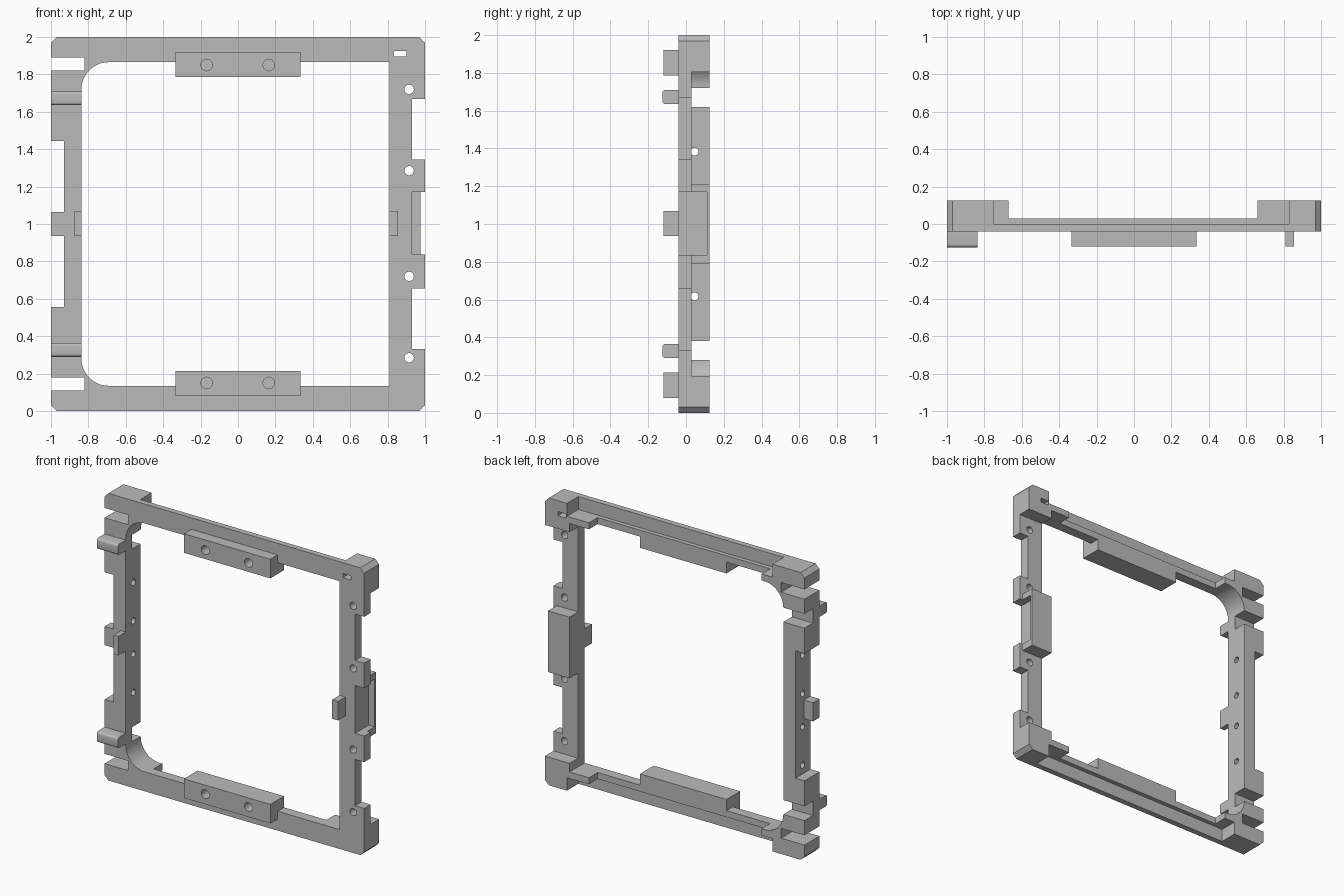
import bpy, bmesh, math
from mathutils import Vector

if "Cube" in bpy.data.objects:
    bpy.data.objects.remove(bpy.data.objects["Cube"], do_unlink=True)

grey = bpy.data.materials.new("plain grey")
grey.use_nodes = True
GREY = (0.5, 0.5, 0.5, 1)
grey.diffuse_color = GREY
grey.node_tree.nodes["Principled BSDF"].inputs["Base Color"].default_value = GREY

FRONT, STEP, BACK = -0.04, 0.03, 0.125   # depth of plate face, plate back, thick back
NOSE = -0.12                             # depth of the front lugs
OUT = 1.1                                # beyond the outer edge


def prism(name, points, a, b, axis="y"):
    """Extrude a profile: (x, z) along y, or (y, z) along x."""
    place = (lambda p, d: (p[0], d, p[1])) if axis == "y" else (lambda p, d: (d, p[0], p[1]))
    bm = bmesh.new()
    face = bm.faces.new([bm.verts.new(place(p, a)) for p in points])
    ext = bmesh.ops.extrude_face_region(bm, geom=[face])
    move = Vector(place((0, 0), b - a))
    bmesh.ops.translate(bm, vec=move, verts=[v for v in ext["geom"] if isinstance(v, bmesh.types.BMVert)])
    bmesh.ops.recalc_face_normals(bm, faces=bm.faces)
    mesh = bpy.data.meshes.new(name)
    bm.to_mesh(mesh)
    bm.free()
    mesh.materials.append(grey)
    ob = bpy.data.objects.new(name, mesh)
    bpy.context.collection.objects.link(ob)
    return ob


def rect(u0, u1, z0, z1):
    return [(u0, z0), (u1, z0), (u1, z1), (u0, z1)]


def arc(u, z, r, start, end, n):
    steps = [math.radians(start + (end - start) * i / n) for i in range(n + 1)]
    return [(u + r * math.cos(t), z + r * math.sin(t)) for t in steps]


def circle(u, z, r):
    return arc(u, z, r, 0, 345, 23)


def box(name, x0, x1, y0, y1, z0, z1):
    return prism(name, rect(x0, x1, z0, z1), y0, y1)


def cut(target, cutter):
    cutter.hide_render = True
    mod = target.modifiers.new("cut", "BOOLEAN")
    mod.object, mod.operation, mod.solver = cutter, "DIFFERENCE", "EXACT"
    dep = bpy.context.evaluated_depsgraph_get()
    mesh = bpy.data.meshes.new_from_object(target.evaluated_get(dep))
    target.modifiers.clear()
    target.data = mesh
    bpy.data.objects.remove(cutter, do_unlink=True)


def cut_box(x0, x1, y0, y1, z0, z1, both=True):
    """Cut a box from the frame, and its mirror about mid height."""
    cut(frame, box("cutter", x0, x1, y0, y1, z0, z1))
    if both:
        cut(frame, box("cutter", x0, x1, y0, y1, 2 - z1, 2 - z0))


# Outer block with chamfered corners
c = 0.03
frame = prism("frame", [(-1 + c, 0), (1 - c, 0), (1, c), (1, 2 - c), (1 - c, 2),
                        (-1 + c, 2), (-1, 2 - c), (-1, c)], FRONT, BACK)

# Window, rounded on one side
r = 0.145
window = [(0.81, 0.135), (0.81, 1.865)]
window += arc(-0.837 + r, 1.865 - r, r, 90, 180, 12)
window += arc(-0.837 + r, 0.135 + r, r, 180, 270, 12)
cut(frame, prism("cutter", window, -0.3, 0.3))

# Thin rails with an outer channel
cut_box(-0.67, 0.66, STEP, 0.3, 1.8, 2.1)
cut_box(-0.752, 0.83, 0, 0.3, 1.91, 2.1)

# Left side: thin plate, latch recess and edge notches
cut_box(0.7, OUT, STEP, 0.3, 1.213, 1.805)
cut_box(0.975, OUT, STEP, 0.3, 0.7, 1.3, both=False)
cut_box(0.93, OUT, -0.3, 0.11, 0.837, 1.17, both=False)
cut_box(0.93, OUT, -0.3, 0.3, 1.345, 1.667)
cut_box(0.835, 0.9, -0.3, 0.3, 1.895, 1.925, both=False)

# Right side: slots and edge notches
cut_box(-OUT, -0.82, -0.3, 0.3, 1.822, 1.89)
cut_box(-OUT, -0.7, STEP, 0.3, 1.62, 1.72)
cut_box(-OUT, -0.93, -0.3, 0.3, 1.065, 1.443)
cut_box(-OUT, -0.93, STEP, 0.3, 0.9, 1.1, both=False)

# Screw holes through both sides
for z in (0.285, 0.72, 1.285, 1.72):
    cut(frame, prism("cutter", circle(0.915, z, 0.025), -0.3, 0.3))
for z in (0.617, 0.885, 1.115, 1.383):
    cut(frame, prism("cutter", circle(0.045, z, 0.021), -OUT, -0.7, "x"))

# Front lugs, mirrored about mid height
for name, flip in (("top", False), ("bottom", True)):
    def m(points):
        return [(u, 2 - z if flip else z) for u, z in points]

    # Long pad that reaches back under the rail, with two blind holes
    pad = prism(name + "_pad", m([(NOSE, 1.787), (STEP, 1.787), (STEP, 1.866), (FRONT, 1.866),
                                  (FRONT, 1.92), (NOSE, 1.92)]), -0.333, 0.333, "x")
    for x in (-0.168, 0.165):
        cut(pad, prism("cutter", m(circle(x, 1.85, 0.031)), -0.2, -0.05))

    # Rounded hook on the right side
    e = 0.016
    nose = arc(-0.125 + e, 1.71 - e, e, 90, 180, 4) + arc(-0.125 + e, 1.635 + e, e, 180, 270, 4)
    prism(name + "_hook", m([(FRONT, 1.635), (FRONT, 1.71)] + nose), -1, -0.837, "x")

# Small middle tabs
box("right_tab", -0.875, -0.837, NOSE, FRONT, 0.937, 1.07)
box("left_tab", 0.81, 0.855, NOSE, FRONT, 0.937, 1.07)

# Smooth the curves, keep edges sharp
for ob in bpy.context.collection.objects:
    if ob.type == "MESH" and grey.name in ob.data.materials:
        bpy.ops.object.select_all(action="DESELECT")
        ob.select_set(True)
        bpy.context.view_layer.objects.active = ob
        bpy.ops.object.shade_smooth_by_angle(angle=math.radians(30))
